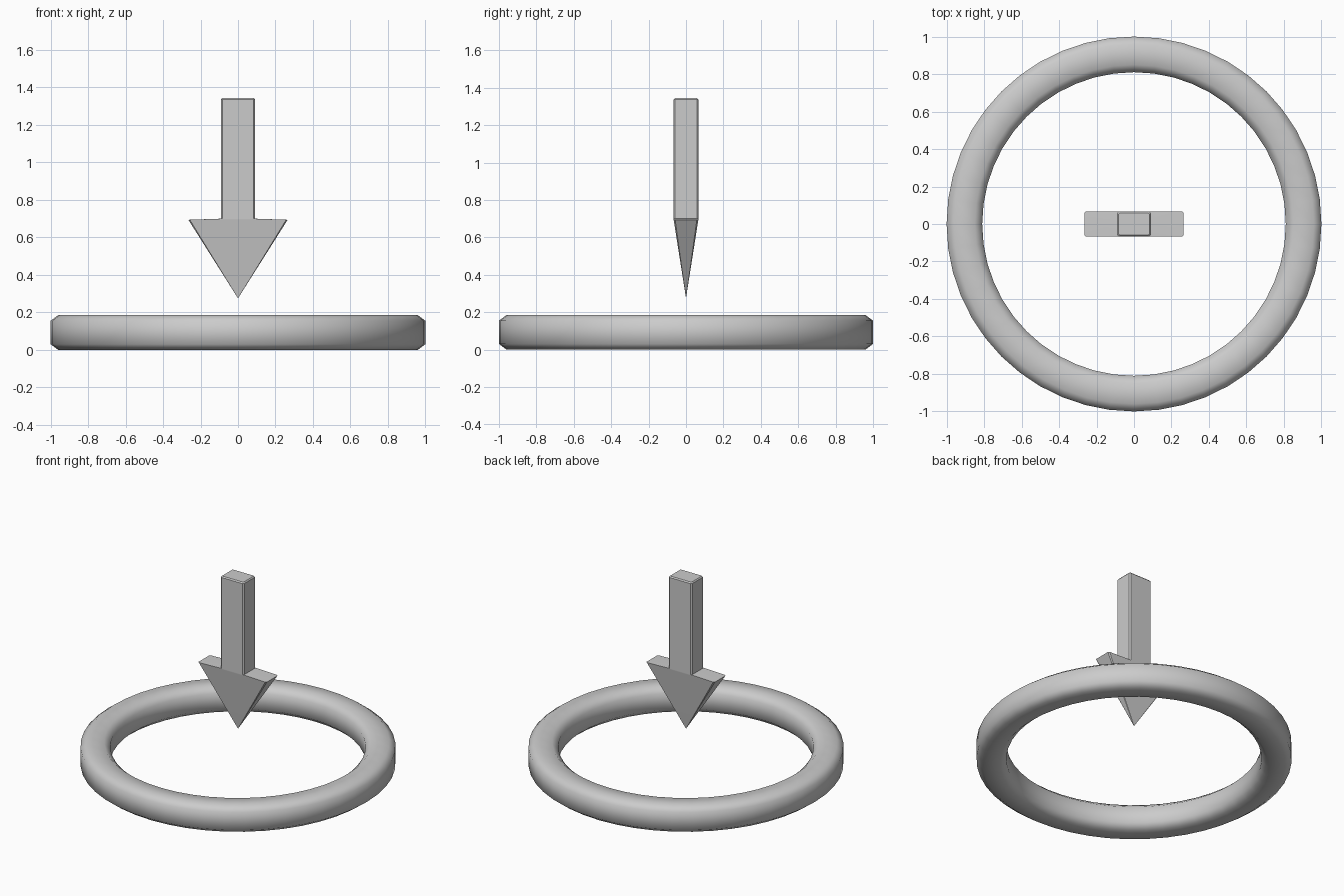
import bpy, bmesh, math

if "Cube" in bpy.data.objects:
    bpy.data.objects.remove(bpy.data.objects["Cube"])


def finish(name, bm, angle):
    bmesh.ops.recalc_face_normals(bm, faces=bm.faces)
    mesh = bpy.data.meshes.new(name)
    bm.to_mesh(mesh)
    bm.free()
    obj = bpy.data.objects.new(name, mesh)
    bpy.context.collection.objects.link(obj)
    bpy.ops.object.select_all(action='DESELECT')
    bpy.context.view_layer.objects.active = obj
    obj.select_set(True)
    bpy.ops.object.shade_smooth_by_angle(angle=math.radians(angle))
    return obj


def bridge(bm, a, b):
    n = len(a)
    for i in range(n):
        j = (i + 1) % n
        bm.faces.new((a[i], a[j], b[j], b[i]))


# Ground ring: chamfered square section swept around a circle
SEGMENTS = 48
section = [(0.81, 0.035), (0.85, 0), (0.96, 0), (1, 0.03),
           (1, 0.155), (0.96, 0.185), (0.85, 0.185), (0.81, 0.15)]
bm = bmesh.new()
loops = []
for s in range(SEGMENTS):
    a = 2 * math.pi * s / SEGMENTS
    loops.append([bm.verts.new((r * math.cos(a), r * math.sin(a), z)) for r, z in section])
for s in range(SEGMENTS):
    bridge(bm, loops[s], loops[(s + 1) % SEGMENTS])
finish("ground_ring", bm, 60)


# Arrow: stacked rectangles with clipped corners, closing in a point below
def clipped_rect(bm, hx, hy, z, c):
    pts = [(hx - c, -hy), (hx, c - hy), (hx, hy - c), (hx - c, hy),
           (c - hx, hy), (-hx, hy - c), (-hx, c - hy), (c - hx, -hy)]
    return [bm.verts.new((x, y, z)) for x, y in pts]


bm = bmesh.new()
levels = [(0.265, 0.066, 0.694, 0.008),   # widest part of the head
          (0.090, 0.066, 0.700, 0.008),   # foot of the shaft
          (0.090, 0.066, 1.337, 0.008),   # top of the shaft
          (0.083, 0.059, 1.345, 0.006)]   # bevelled top
rings = [clipped_rect(bm, *level) for level in levels]
for low, high in zip(rings, rings[1:]):
    bridge(bm, low, high)
bm.faces.new(rings[-1])
tip = bm.verts.new((0, 0, 0.275))
for i in range(8):
    bm.faces.new((rings[0][i], tip, rings[0][(i + 1) % 8]))
finish("down_arrow", bm, 30)
